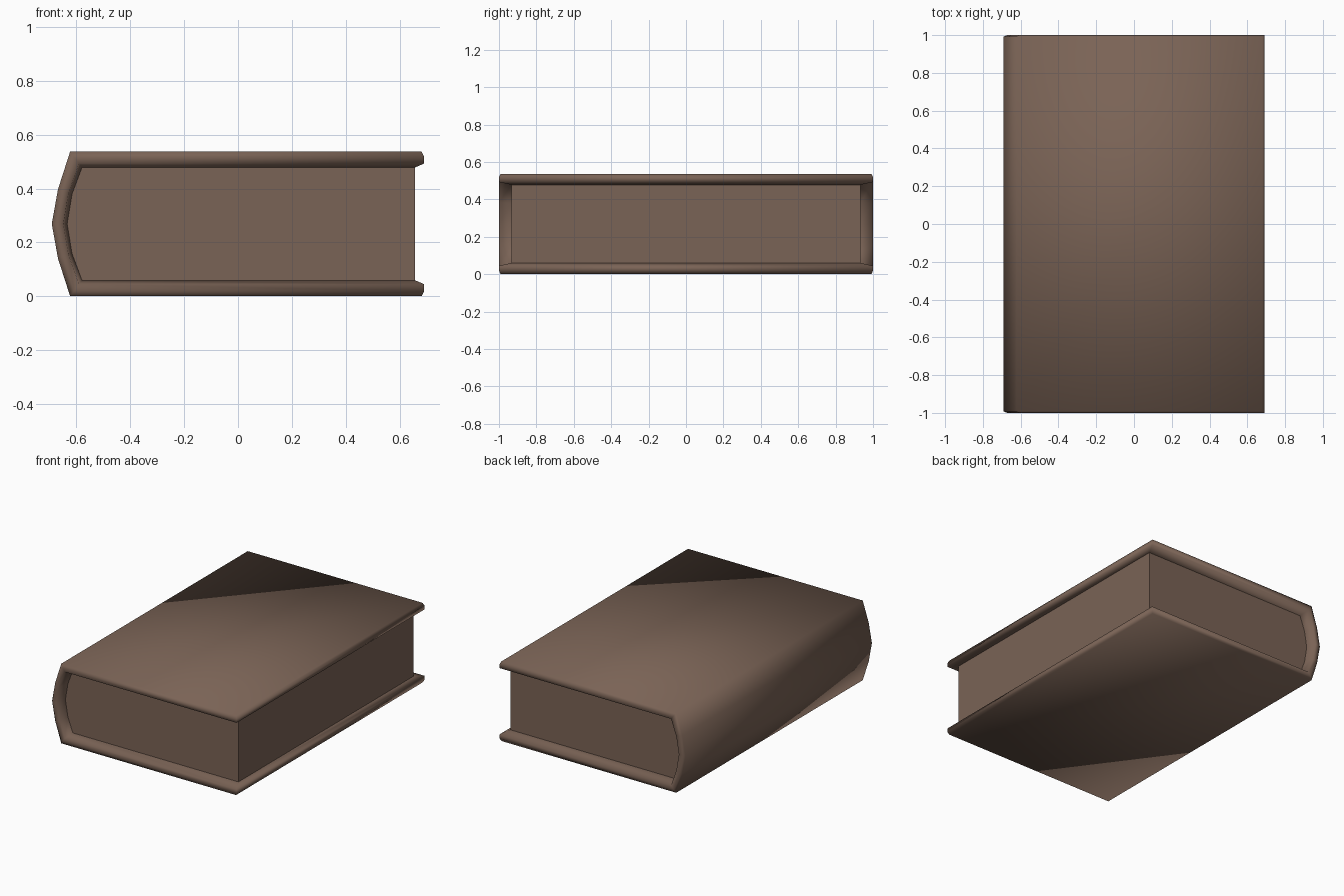
import bpy
import bmesh

if "Cube" in bpy.data.objects:
    bpy.data.objects.remove(bpy.data.objects["Cube"])


def material(name, rgb):
    m = bpy.data.materials.new(name)
    m.diffuse_color = (*rgb, 1)
    m.use_nodes = True
    m.node_tree.nodes["Principled BSDF"].inputs["Base Color"].default_value = m.diffuse_color
    return m


def make_object(name, bm, mat, smooth):
    bmesh.ops.recalc_face_normals(bm, faces=bm.faces)
    me = bpy.data.meshes.new(name)
    bm.to_mesh(me)
    bm.free()
    me.materials.append(mat)
    for p in me.polygons:
        p.use_smooth = smooth
    ob = bpy.data.objects.new(name, me)
    bpy.context.collection.objects.link(ob)
    return ob


brown = material("book brown", (0.195, 0.125, 0.092))

# Half profiles (x, height above mid thickness), from the spine middle outwards
MID = 0.269
outer = [(-0.69, 0), (-0.667, 0.128), (-0.622, 0.268)]
inner = [(-0.633, 0), (-0.615, 0.11), (-0.578, 0.209)]


def c_path(t, edge_x):
    """C-shaped path round the spine, blended from outside (0) to inside (1)."""
    half = [(a[0] + (b[0] - a[0]) * t, a[1] + (b[1] - a[1]) * t)
            for a, b in zip(outer, inner)]
    half.append((edge_x, half[-1][1]))
    low = [(x, -z) for x, z in reversed(half[1:])]
    return [(x, z + MID) for x, z in low + half]


# Cover: layers across the board thickness (blend, fore-edge x, half length)
layers = [(0.0, 0.68, 0.992), (0.33, 0.69, 1.0), (0.75, 0.69, 1.0), (1.0, 0.656, 0.932)]
bm = bmesh.new()
rings = []
for t, ex, hy in layers:
    path = c_path(t, ex)
    pts = [(x, -hy, z) for x, z in path] + [(x, hy, z) for x, z in reversed(path)]
    rings.append([bm.verts.new(p) for p in pts])
n = len(rings[0])
for a, b in zip(rings, rings[1:]):          # rounded rim of the cover
    for i in range(n):
        j = (i + 1) % n
        bm.faces.new((a[i], a[j], b[j], b[i]))
for ring in (rings[0], rings[-1]):          # outer skin and inner lining
    for i in range(n // 2 - 1):
        bm.faces.new((ring[i], ring[i + 1], ring[n - 2 - i], ring[n - 1 - i]))
make_object("cover", bm, brown, True)

# Page block filling the inside of the cover
bm = bmesh.new()
path = c_path(1.0, 0.656)
front = bm.faces.new([bm.verts.new((x, -0.932, z)) for x, z in path])
res = bmesh.ops.extrude_face_region(bm, geom=[front], use_keep_orig=True)
for v in res["geom"]:
    if isinstance(v, bmesh.types.BMVert):
        v.co.y = 0.932
make_object("pages", bm, brown, False)
